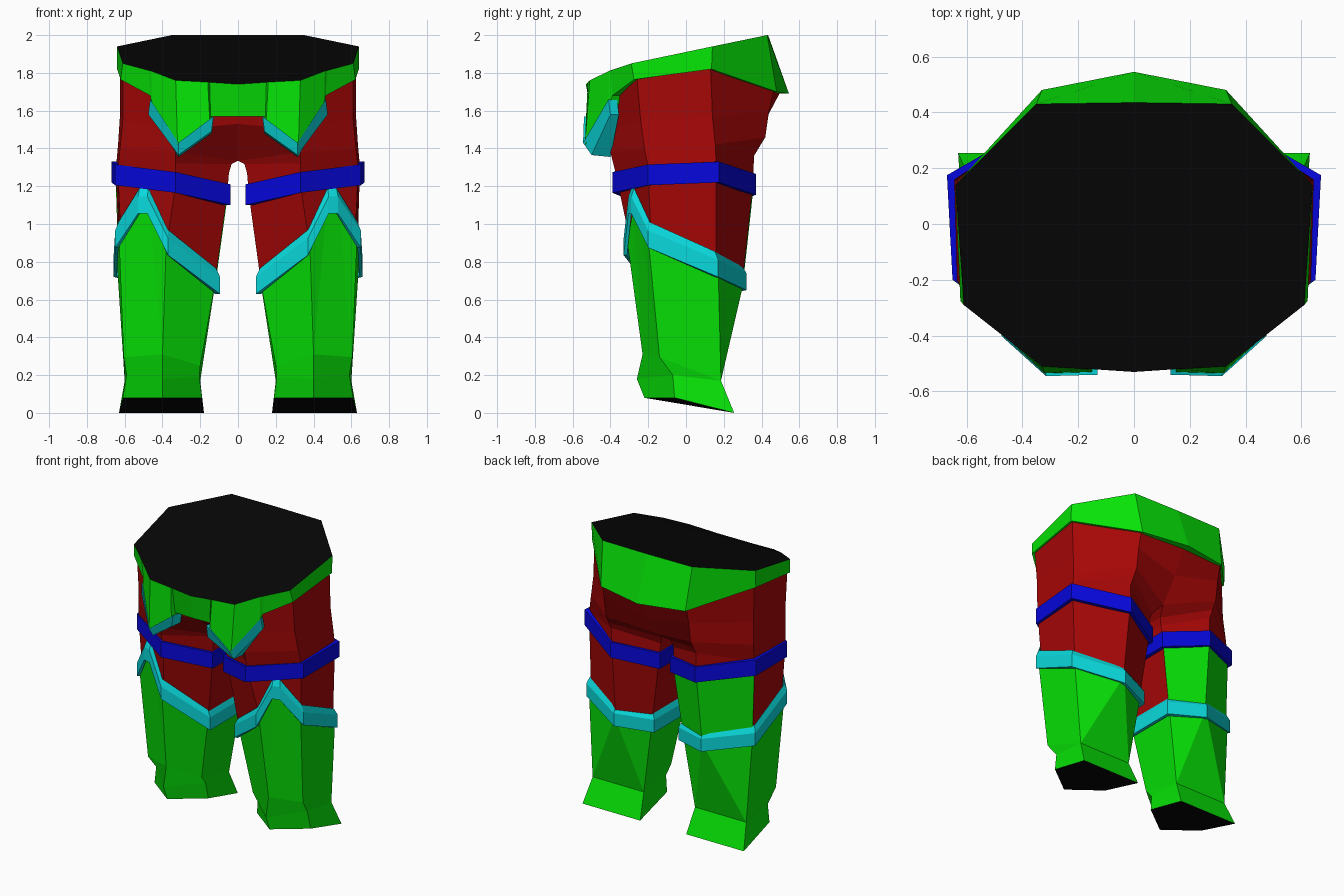
import bpy, bmesh
from mathutils import Vector

if "Cube" in bpy.data.objects:
    bpy.data.objects.remove(bpy.data.objects["Cube"])


def material(name, rgb):
    m = bpy.data.materials.new(name)
    m.diffuse_color = (*rgb, 1)
    m.use_nodes = True
    m.node_tree.nodes["Principled BSDF"].inputs["Base Color"].default_value = m.diffuse_color
    return m


RED = material("red", (0.38, 0.002, 0.002))
GREEN = material("green", (0.002, 0.76, 0.002))
BLUE = material("blue", (0.002, 0.002, 0.72))
CYAN = material("cyan", (0.003, 0.70, 0.72))
BLACK = material("black", (0.002, 0.002, 0.002))


def finish(name, bm, mats, mirror):
    bmesh.ops.recalc_face_normals(bm, faces=bm.faces)
    me = bpy.data.meshes.new(name)
    bm.to_mesh(me)
    bm.free()
    for m in mats:
        me.materials.append(m)
    ob = bpy.data.objects.new(name, me)
    bpy.context.collection.objects.link(ob)
    if mirror:
        ob.modifiers.new("mirror", 'MIRROR').use_clip = True
    return ob


def loft(name, rings, mats, closed_from=0, caps=(), mirror=True):
    """Skin rings of equal length (repeated points merge); rings before closed_from stay open.
    caps = ring indices to fill, with the last material."""
    bm = bmesh.new()
    rows = [[bm.verts.new(p) for p in r] for r in rings]
    n = len(rows[0])
    for k in range(len(rows) - 1):
        a, b = rows[k], rows[k + 1]
        for i in range(n if k >= closed_from else n - 1):
            j = (i + 1) % n
            bm.faces.new((a[i], a[j], b[j], b[i]))
    for c in caps:
        bm.faces.new(rows[c]).material_index = len(mats) - 1
    bmesh.ops.remove_doubles(bm, verts=bm.verts, dist=0.0005)
    return finish(name, bm, mats, mirror)


def scaled(ring, f, dz=0.0):
    """Scale a ring in plan about its centre and shift it in z."""
    c = sum((Vector(p) for p in ring), Vector()) / len(ring)
    return [(c.x + (p[0] - c.x) * f, c.y + (p[1] - c.y) * f, p[2] + dz) for p in ring]


def band(name, ring, h, slope, mat, inner=0.88):
    """Strap around a leg; slope raises the inner top edge into a bevel."""
    loops = [scaled(ring, inner, h + slope), scaled(ring, 1, h), scaled(ring, 1, -h), scaled(ring, inner, -h)]
    loops.append(loops[0])
    return loft(name, loops, [mat])


# Trousers: half rings run inner front, front, outer front, outer back, back, inner back
waist = [(0, -.46, 1.66), (.3, -.44, 1.68), (.61, -.26, 1.78), (.625, .13, 1.83), (.33, .47, 1.72), (0, .50, 1.70)]
hip = [(0, -.42, 1.53), (.32, -.41, 1.5), (.61, -.24, 1.55), (.625, .14, 1.57), (.33, .44, 1.6), (0, .41, 1.53)]
crotch = [(0, -.2, 1.335), (.33, -.40, 1.38), (.625, -.22, 1.4), (.635, .155, 1.42), (.33, .42, 1.46), (0, .29, 1.37)]
thigh = [(.048, -.21, 1.27), (.33, -.37, 1.26), (.635, -.2, 1.3), (.645, .16, 1.31), (.33, .36, 1.36), (.048, .21, 1.27)]
strap = [(.058, -.2, 1.15), (.33, -.36, 1.21), (.635, -.2, 1.26), (.645, .16, 1.27), (.33, .355, 1.21), (.058, .22, 1.15)]
knee = [(.12, -.16, .70), (.38, -.29, .88), (.62, -.185, .93), (.63, .16, .78), (.34, .3, .70), (.12, .205, .70)]
arch = [tuple((Vector(a) + Vector(b)) / 2) for a, b in zip(crotch, thigh)]
arch[0], arch[-1] = (.034, -.2, 1.318), (.034, .22, 1.318)
loft("trousers", [waist, hip, crotch, arch, thigh, strap, knee], [RED], closed_from=2)

# Patch on the back of one thigh
top = [(-x, y, z) for x, y, z in scaled(strap, 1.012)[3:]]
low = [(-x, y, z) for x, y, z in scaled(knee, 1.012)[3:]]
loft("thigh_patch", [top, low], [GREEN], closed_from=9, mirror=False)

# Blue thigh straps
band("thigh_strap", [(.04, -.225, 1.155), (.33, -.39, 1.22), (.65, -.2, 1.26), (.67, .175, 1.275),
                     (.33, .37, 1.21), (.04, .235, 1.155)], .055, 0, BLUE)

# Shin guards with a pointed knee, down to the feet
back_top = (.34, .31, .71)
shin_top = [(.115, -.165, .72), (.38, -.31, .90), (.47, -.28, 1.08), (.53, -.255, 1.08), (.63, -.2, .92),
            (.64, .17, .78), back_top, back_top, (.115, .21, .72)]


def foot_ring(inner, front, outer, heel_out, heel_in):
    return [inner, front, front, outer, outer, heel_out, heel_out, heel_in, heel_in]


ankle = foot_ring((.2, -.12, .25), (.4, -.23, .31), (.605, -.14, .295), (.6, .185, .17), (.2, .185, .17))
instep = foot_ring((.205, -.07, .19), (.4, -.26, .18), (.59, -.07, .2), (.6, .185, .17), (.2, .185, .17))
sole = foot_ring((.19, -.06, .08), (.4, -.22, .08), (.61, -.06, .08), (.63, .255, 0), (.18, .255, 0))
loft("shin_guard", [shin_top, ankle, instep, sole], [GREEN])

# Black soles
bm = bmesh.new()
bm.faces.new([bm.verts.new(sole[i]) for i in (0, 1, 3, 5, 7)])
ob = finish("sole", bm, [BLACK], True)
if ob.data.polygons[0].normal.z > 0:
    ob.data.flip_normals()

# Cyan trim round the top of the shin guards
band("knee_trim", [(.095, -.175, .675), (.37, -.33, .88), (.48, -.305, 1.10), (.53, -.29, 1.10), (.65, -.2, .92),
                   (.66, .17, .765), (.34, .32, .695), (.095, .22, .675)], .045, .045, CYAN, .93)

# Belt with two front flaps
belt_top = [(0, -.53, 1.74), (.15, -.52, 1.75), (.16, -.52, 1.751), (.33, -.51, 1.76), (.46, -.408, 1.81),
            (.47, -.4, 1.812), (.61, -.29, 1.85), (.64, .14, 1.94), (.35, .43, 2.0), (0, .435, 2.0)]
belt_low = [(0, -.50, 1.57), (.145, -.495, 1.57), (.15, -.53, 1.55), (.32, -.535, 1.42), (.455, -.41, 1.62),
            (.465, -.39, 1.68), (.622, -.275, 1.765), (.64, .135, 1.82), (.33, .48, 1.70), (0, .545, 1.69)]
belt_in = [(x * .95, y * .88, z) for x, y, z in belt_low]
loft("belt", [belt_top, belt_low, belt_in], [GREEN], closed_from=9)

# Black top closing the waist
bm = bmesh.new()
outline = belt_top + [(-x, y, z) for x, y, z in belt_top[-2:0:-1]]
bm.faces.new([bm.verts.new(p) for p in outline])
ob = finish("waist_top", bm, [BLACK], False)
if ob.data.polygons[0].normal.z < 0:
    ob.data.flip_normals()

# Cyan trim under each flap: box section swept along the flap edge
upper = [(.13, -.54, 1.57), (.315, -.545, 1.43), (.465, -.41, 1.66)]
lower = [(.14, -.54, 1.49), (.315, -.5, 1.365), (.475, -.40, 1.58)]
depth = [Vector((0, .1, -.01)), Vector((0, .1, -.01)), Vector((-.02, .045, 0))]
rows = [[u, l, Vector(l) + d, Vector(u) + d] for u, l, d in zip(upper, lower, depth)]
loft("flap_trim", rows, [CYAN], caps=(0, 2))
